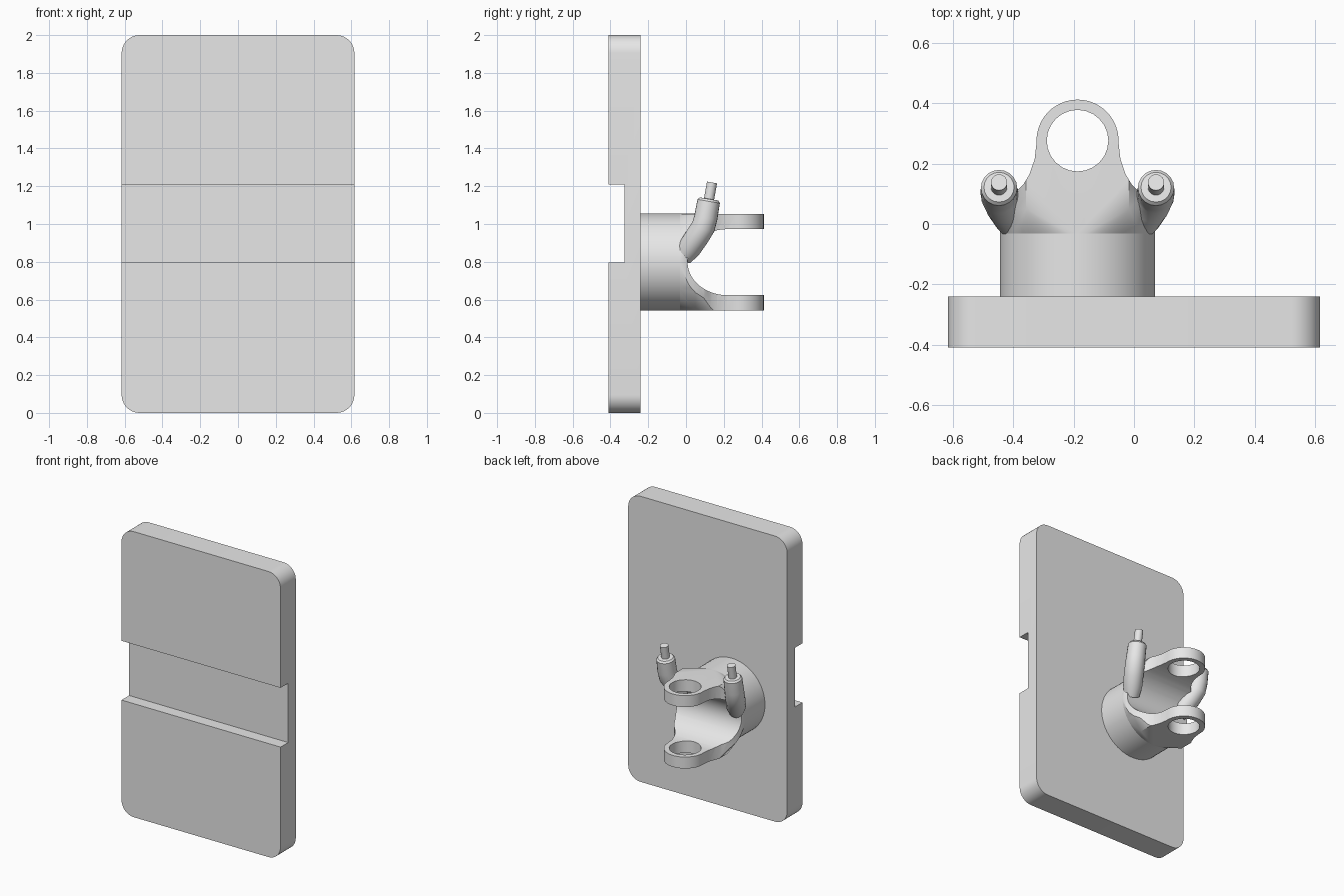
import bpy, bmesh
from math import sin, cos, pi, radians
from mathutils import Vector

if "Cube" in bpy.data.objects:
    bpy.data.objects.remove(bpy.data.objects["Cube"])

grey = bpy.data.materials.new("plain_grey")
grey.use_nodes = True
grey.diffuse_color = (0.8, 0.8, 0.8, 1)
grey.node_tree.nodes["Principled BSDF"].inputs["Base Color"].default_value = (0.8, 0.8, 0.8, 1)

CX, CZ = -0.187, 0.798   # axis of the hub
R = 0.257                # hub radius
EYE_Y = 0.276            # centre of the lug eyes


def finish(name, bm):
    bmesh.ops.recalc_face_normals(bm, faces=bm.faces)
    mesh = bpy.data.meshes.new(name)
    bm.to_mesh(mesh)
    bm.free()
    mesh.materials.append(grey)
    obj = bpy.data.objects.new(name, mesh)
    bpy.context.collection.objects.link(obj)
    return obj


def select(obj):
    bpy.ops.object.select_all(action='DESELECT')
    obj.select_set(True)
    bpy.context.view_layer.objects.active = obj


def smooth(obj, angle=32):
    select(obj)
    bpy.ops.object.shade_smooth_by_angle(angle=radians(angle))


def prism(name, pts, axis, lo, hi):
    """Extrude a 2D outline along the x, y or z axis."""
    place = {'x': lambda a, b, t: (t, a, b),
             'y': lambda a, b, t: (a, t, b),
             'z': lambda a, b, t: (a, b, t)}[axis]
    bm = bmesh.new()
    rings = [[bm.verts.new(place(a, b, t)) for a, b in pts] for t in (lo, hi)]
    for ring in rings:
        bm.faces.new(ring)
    for i in range(len(pts)):
        j = (i + 1) % len(pts)
        bm.faces.new((rings[0][i], rings[0][j], rings[1][j], rings[1][i]))
    return finish(name, bm)


def arc(cx, cy, r, start, end, n):
    return [(cx + r * cos(radians(start + (end - start) * i / n)),
             cy + r * sin(radians(start + (end - start) * i / n))) for i in range(n + 1)]


def boolean(obj, cutter, operation):
    mod = obj.modifiers.new("cut", 'BOOLEAN')
    mod.operation, mod.solver, mod.object = operation, 'EXACT', cutter
    select(obj)
    bpy.ops.object.modifier_apply(modifier=mod.name)
    bpy.data.objects.remove(cutter)


def sweep(name, path, sides=20):
    """Skin rings along a path of (point, radius)."""
    bm = bmesh.new()
    rings = []
    pts = [Vector(p) for p, r in path]
    for i, (p, r) in enumerate(path):
        tangent = pts[min(i + 1, len(pts) - 1)] - pts[max(i - 1, 0)]
        u = tangent.cross(Vector((0, 1, 0))).normalized()
        v = tangent.cross(u).normalized()
        rings.append([bm.verts.new(pts[i] + r * (u * cos(2 * pi * k / sides) + v * sin(2 * pi * k / sides)))
                      for k in range(sides)])
    for a, b in zip(rings, rings[1:]):
        for k in range(sides):
            j = (k + 1) % sides
            bm.faces.new((a[k], a[j], b[j], b[k]))
    bm.faces.new(rings[0])
    bm.faces.new(rings[-1])
    return finish(name, bm)


# Back plate with rounded corners and a wide groove across its front
W, C = 0.616, 0.095
outline = (arc(W - C, 2 - C, C, 0, 90, 10) + arc(C - W, 2 - C, C, 90, 180, 10)
           + arc(C - W, C, C, 180, 270, 10) + arc(W - C, C, C, 270, 360, 10))
plate = prism("back_plate", outline, 'y', -0.409, -0.24)
groove = prism("groove_cutter", [(-0.5, 0.795), (-0.325, 0.795), (-0.325, 1.21), (-0.5, 1.21)],
               'x', -1, 1)
boolean(plate, groove, 'DIFFERENCE')
smooth(plate)

# Round hub
circle = arc(CX, CZ, R, 0, 360, 64)[:-1]
hub = prism("hub", circle, 'y', -0.25, -0.03)
smooth(hub)

# Yoke body: round at the hub, blending to a chamfered block
octagon = [(CX + sx * dx, CZ + sz * dz) for sx in (-1, 1) for sz in (-1, 1)
           for dx, dz in ((0.17, 0.255), (0.257, 0.13))]
bm = bmesh.new()
for section, y in ((circle, -0.032), (octagon, 0.05), (octagon, 0.45)):
    for x, z in section:
        bm.verts.new((x, y, z))
hull = bmesh.ops.convex_hull(bm, input=bm.verts)
spare = [g for g in hull["geom_interior"] if isinstance(g, bmesh.types.BMVert)]
bmesh.ops.delete(bm, geom=spare, context='VERTS')
yoke = finish("yoke", bm)

# Lug outline seen from above, flaring down to the block
flare = [(0.142, 0.215), (0.159, 0.165), (0.18, 0.13), (0.215, 0.095), (0.24, 0.04),
         (0.262, -0.03), (0.262, -0.1)]
lug_outline = ([(CX + dx, y) for dx, y in reversed(flare)] + arc(CX, EYE_Y, 0.136, -3, 183, 24)
               + [(CX - dx, y) for dx, y in flare])
boolean(yoke, prism("lug_outline", lug_outline, 'z', 0.3, 1.3), 'INTERSECT')

# U-shaped gap between the two lugs, and the eyes through them
gap = [(0.6, CZ + 0.175)] + arc(0, 0, 1, 90, 270, 24) + [(0.6, CZ - 0.175)]
gap = [gap[0]] + [(0.22 + 0.212 * a, CZ + 0.175 * b) for a, b in gap[1:-1]] + [gap[-1]]
boolean(yoke, prism("gap_cutter", gap, 'x', -1, 1), 'DIFFERENCE')
eye = arc(CX, EYE_Y, 0.102, 0, 360, 24)[:-1]
boolean(yoke, prism("eye_cutter", eye, 'z', 0.3, 1.3), 'DIFFERENCE')
smooth(yoke, 25)

# Bent side arms, each ending in a thin pin
for side, s in (("left", 1), ("right", -1)):
    stations = [(0.195, -0.015, 0.825, 0.05), (0.215, 0.02, 0.875, 0.062),
                (0.24, 0.06, 0.935, 0.064), (0.257, 0.092, 0.985, 0.063),
                (0.26, 0.105, 1.035, 0.062), (0.26, 0.12, 1.12, 0.06),
                (0.26, 0.122, 1.132, 0.05), (0.26, 0.1222, 1.133, 0.027),
                (0.26, 0.138, 1.22, 0.027)]
    arm = sweep(side + "_arm_and_pin", [((CX + s * dx, y, z), r) for dx, y, z, r in stations])
    smooth(arm, 35)
